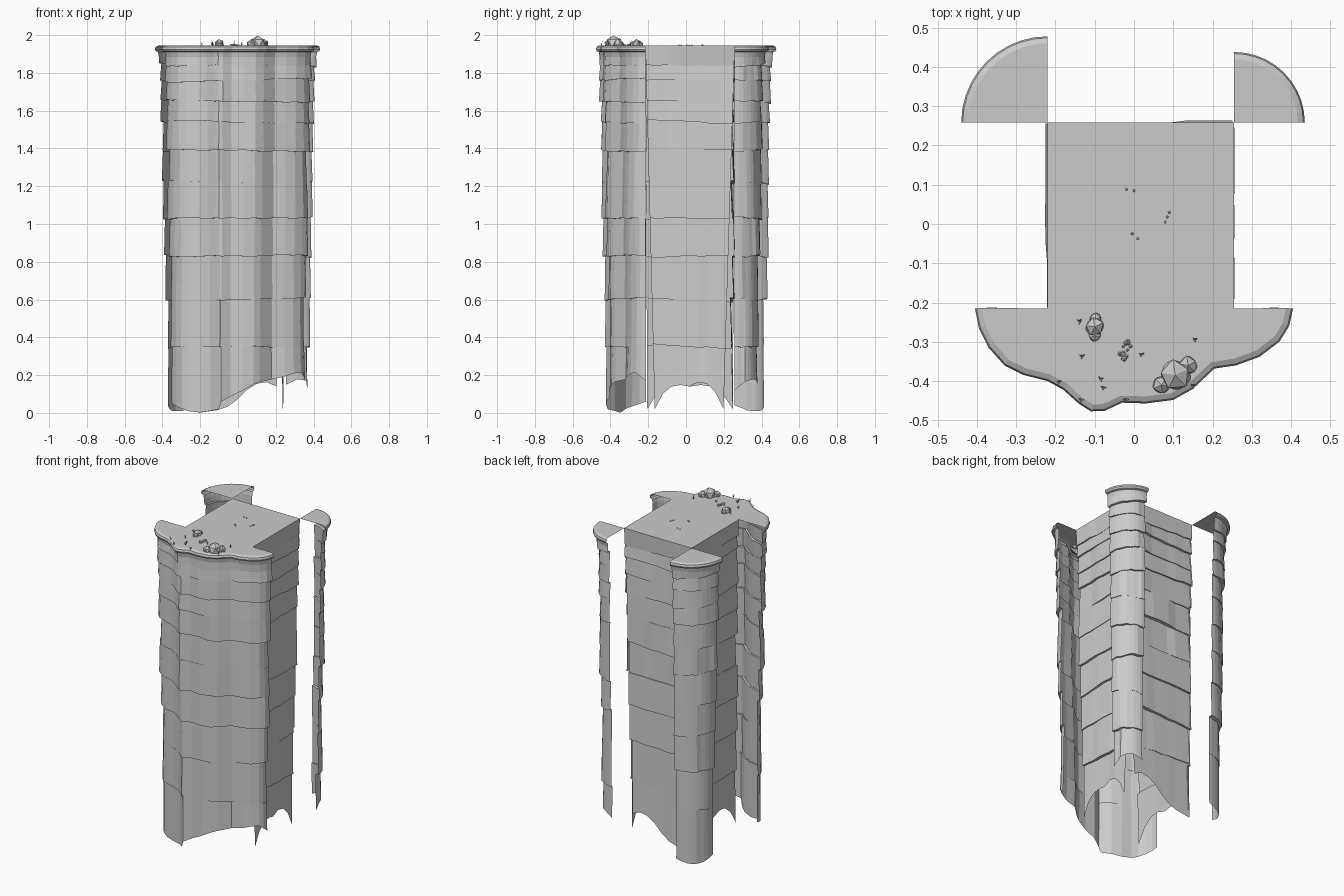
import bpy, bmesh, math, random
from mathutils import Vector

random.seed(11)
TOP = 1.945
LEVELS = [1.84, 1.76, 1.65, 1.54, 1.39, 1.22, 1.03, 0.83, 0.6, 0.35]
X0, X1, Y0, Y1 = -0.22, 0.255, -0.215, 0.258   # centre tile limits

if "Cube" in bpy.data.objects:
    bpy.data.objects.remove(bpy.data.objects["Cube"])

# One plain grey stone
stone = bpy.data.materials.new("grey_stone")
stone.use_nodes = True
stone.diffuse_color = (0.6, 0.6, 0.6, 1)
bsdf = stone.node_tree.nodes["Principled BSDF"]
bsdf.inputs["Base Color"].default_value = (0.6, 0.6, 0.6, 1)
bsdf.inputs["Roughness"].default_value = 0.9


def finish(name, bm):
    mesh = bpy.data.meshes.new(name)
    bm.to_mesh(mesh)
    bm.free()
    mesh.materials.append(stone)
    obj = bpy.data.objects.new(name, mesh)
    bpy.context.collection.objects.link(obj)
    return obj


def right_hand(t):
    return Vector((t.y, -t.x)).normalized()


def outward(path):
    """Outward normals of a counter-clockwise path, mirrored at its two ends."""
    inner = [right_hand(b - a) for a, b in zip(path, path[2:])]
    first = right_hand(path[1] - path[0])
    last = right_hand(path[-1] - path[-2])
    return ([2 * inner[0].dot(first) * first - inner[0]] + inner
            + [2 * inner[-1].dot(last) * last - inner[-1]])


def interpolate(values, f):
    """Read a value along an evenly spaced list."""
    s = f * (len(values) - 1)
    i = min(int(s), len(values) - 2)
    return values[i] + (values[i + 1] - values[i]) * (s - i)


def strata(name, path, hem, lean, base, ends=(0, 0), lip=None):
    """Hanging sheet of stepped rock layers; lip lists the points closing the cap,
    ends tells how far each end draws in towards the foot."""
    bm = bmesh.new()
    path = [Vector(p) for p in path]
    normals = outward(path)
    count = len(path)
    along = (path[-1] - path[0]).normalized()
    fractions = [i / (count - 1) for i in range(count)]
    draw = [along * (ends[0] * (1 - f) - ends[1] * f) for f in fractions]
    rows = []

    def add_row(heights, offsets):
        row = []
        for p, n, s, z, d in zip(path, normals, draw, heights, offsets):
            q = p + s * max(0, 1 - z / TOP) + n * d
            row.append(bm.verts.new((q.x, q.y, z)))
        rows.append(row)

    def add_layer_row(heights, jut, extra):
        add_row(heights, [base - lean * (1 - z / TOP) + j + extra
                          for z, j in zip(heights, jut)])

    # Rolled lip and the neck below it
    if lip is not None:
        for z, d in [(TOP, -0.018), (1.938, -0.004), (1.925, 0),
                     (1.915, -0.004), (1.911, -0.016), (1.885, -0.021)]:
            add_row([z] * count, [d] * count)
    else:
        add_row([TOP] * count, [0] * count)

    # Layers: each juts at its foot, so a ledge forms above the next
    previous = None
    for k in range(len(LEVELS) + 1):
        shift = random.uniform(-0.005, 0.006)
        block = [random.uniform(-0.005, 0.005) for _ in range(count // 3 + 1)]
        jut = [shift + block[i // 3] for i in range(count)]
        if previous is not None:
            add_layer_row(previous, jut, -0.004)
        if k < len(LEVELS):
            tilt = random.uniform(-0.012, 0.012)
            low = [LEVELS[k] + tilt * (2 * f - 1) + random.uniform(-0.004, 0.004)
                   for f in fractions]
        else:
            low = [interpolate(hem, f) for f in fractions]
        add_layer_row(low, jut, 0.005)
        previous = low

    for a, b in zip(rows, rows[1:]):
        for i in range(count - 1):
            bm.faces.new((a[i], b[i], b[i + 1], a[i + 1]))
    if lip is not None:
        extra = [bm.verts.new((x, y, TOP)) for x, y in lip]
        bm.faces.new(rows[0] + extra)
    return finish(name, bm)


def arc(cx, cy, r, start, steps=10):
    angles = [math.radians(start + 90 * i / steps) for i in range(steps + 1)]
    return [(cx + r * math.cos(a), cy + r * math.sin(a)) for a in angles]


def line(a, b, steps=8):
    a, b = Vector(a), Vector(b)
    return [a.lerp(b, i / steps) for i in range(steps + 1)]


# Front cliff with its wavy outline
front = [(-0.405, Y0), (-0.395, -0.265), (-0.37, -0.315), (-0.33, -0.36),
         (-0.28, -0.385), (-0.22, -0.4), (-0.18, -0.422), (-0.14, -0.458),
         (-0.11, -0.477), (-0.075, -0.476), (-0.03, -0.455), (0.03, -0.457),
         (0.1, -0.448), (0.15, -0.42), (0.205, -0.368), (0.26, -0.36),
         (0.32, -0.338), (0.37, -0.3), (0.395, -0.26), (0.405, Y0)]
strata("front_cliff", front, [0.06, 0.03, 0, 0.02, 0.07, 0.15, 0.18, 0.22, 0.17],
       0.045, -0.022, lip=[(X1, Y0), (X0, Y0)])

# Rounded back corners
strata("back_left_corner", arc(X1, Y1, 0.18, 0), [0.12, 0.17, 0.18, 0.15],
       0.045, -0.026, lip=[(X1, Y1)])
strata("back_right_corner", arc(X0, Y1, 0.22, 90), [0.03, 0.01, 0.01, 0.04],
       0.045, -0.03, lip=[(X0, Y1)])

# Straight walls under the centre tile
jagged = [0.02, 0.13, 0.15, 0.14, 0.17, 0.14, 0.02]
sloping = [0.14, 0.17, 0.14, 0.07, 0.02, 0.01, 0]
corners = [(X1, Y0), (X1, Y1), (X0, Y1), (X0, Y0)]
for name, a, b, hem, ends in zip(("left_wall", "back_wall", "right_wall"),
                                 corners, corners[1:], (jagged, sloping, jagged),
                                 ((0.05, 0.06), (0.055, 0.01), (0.01, 0.01))):
    strata(name, line(a, b), hem, 0.012, -0.006, ends)

# Centre tile
bm = bmesh.new()
bm.faces.new([bm.verts.new((x, y, TOP)) for x, y in
              [(X0, Y0), (X1, Y0), (X1, Y1), (X0, Y1)]])
finish("centre_tile", bm)


def rock(name, x, y, r):
    bm = bmesh.new()
    bmesh.ops.create_icosphere(bm, subdivisions=1, radius=r)
    for v in bm.verts:
        v.co *= random.uniform(0.9, 1.1)
    obj = finish(name, bm)
    obj.location = (x, y, TOP + r * 0.3)
    obj.rotation_euler = (0, 0, random.uniform(0, 6))


# Boulders and pebbles
for x, y, r in [(0.105, -0.385, 0.043), (0.138, -0.36, 0.026), (0.07, -0.41, 0.024),
                (-0.1, -0.262, 0.026), (-0.1, -0.284, 0.017), (-0.098, -0.242, 0.017)]:
    rock("boulder", x, y, r)
for i in range(14):
    rock("pebble", -0.03 + random.uniform(-0.025, 0.025),
         -0.322 + random.uniform(-0.025, 0.025), random.uniform(0.004, 0.009))
for x, y in [(-0.02, 0.088), (0, 0.085), (0.09, 0.03), (0.085, 0.018),
             (0.08, 0.005), (-0.005, -0.025), (0.01, -0.037)]:
    rock("grit", x, y, 0.004)

# Small tufts of thin blades
for x, y in [(-0.138, -0.248), (-0.132, -0.337), (-0.085, -0.395), (-0.078, -0.417),
             (0.02, -0.332), (0.155, -0.295), (-0.19, -0.402), (-0.135, -0.448),
             (-0.02, -0.447), (0.15, -0.412)]:
    bm = bmesh.new()
    for k in range(3):
        a = k * 2.1 + random.uniform(0, 1)
        d = Vector((math.cos(a), math.sin(a), 0))
        side = Vector((-d.y, d.x, 0)) * 0.003
        tip = d * 0.009 + Vector((0, 0, random.uniform(0.015, 0.03)))
        bm.faces.new([bm.verts.new(c) for c in (side, -side, tip)])
    finish("tuft", bm).location = (x, y, TOP)
